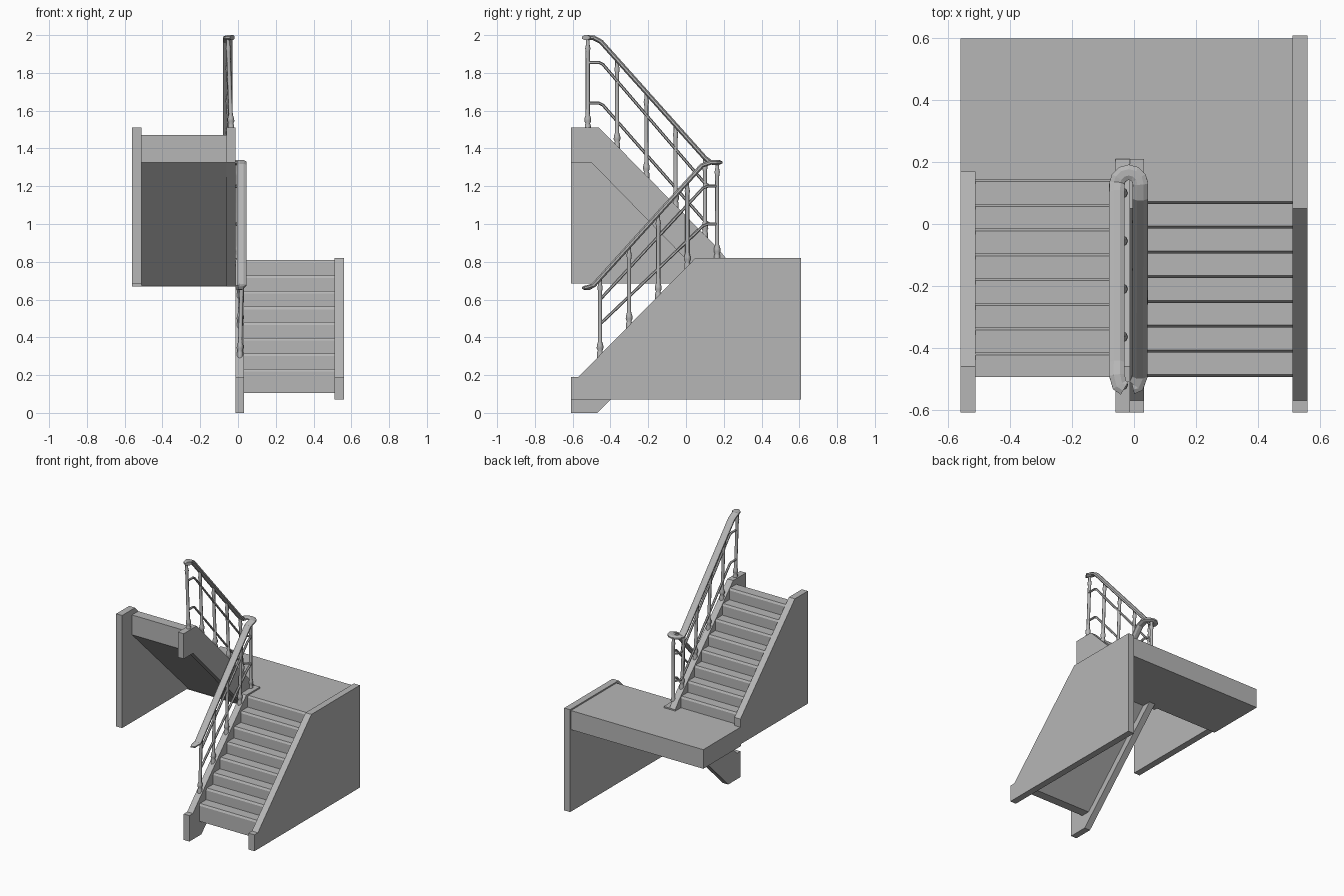
import bpy, bmesh, math
from mathutils import Vector

cube = bpy.data.objects.get("Cube")
if cube:
    bpy.data.objects.remove(cube)

grey = bpy.data.materials.new("concrete_grey")
grey.use_nodes = True
colour = (0.47, 0.47, 0.47, 1)
grey.diffuse_color = colour
grey.node_tree.nodes["Principled BSDF"].inputs["Base Color"].default_value = colour


def finish(name, bm):
    bmesh.ops.recalc_face_normals(bm, faces=bm.faces)
    mesh = bpy.data.meshes.new(name)
    bm.to_mesh(mesh)
    bm.free()
    mesh.materials.append(grey)
    obj = bpy.data.objects.new(name, mesh)
    bpy.context.collection.objects.link(obj)
    return obj


def prism(name, x0, x1, profile):
    """Extrude a (y, z) outline from x0 to x1."""
    bm = bmesh.new()
    face = bm.faces.new([bm.verts.new((x0, y, z)) for y, z in profile])
    out = bmesh.ops.extrude_face_region(bm, geom=[face])
    verts = [v for v in out["geom"] if isinstance(v, bmesh.types.BMVert)]
    bmesh.ops.translate(bm, vec=(x1 - x0, 0, 0), verts=verts)
    return finish(name, bm)


def skin(name, rings):
    """Join equal rings of points into a capped tube."""
    bm = bmesh.new()
    loops = [[bm.verts.new(p) for p in ring] for ring in rings]
    n = len(loops[0])
    for a, b in zip(loops, loops[1:]):
        for i in range(n):
            j = (i + 1) % n
            bm.faces.new((a[i], a[j], b[j], b[i]))
    bm.faces.new(loops[0])
    bm.faces.new(loops[-1])
    return finish(name, bm)


def sweep(name, points, half_w, half_h, sides=8):
    """Sweep an oval section along a path, keeping its width level."""
    pts = [Vector(p) for p in points]
    rings = []
    for i, p in enumerate(pts):
        t = (pts[min(i + 1, len(pts) - 1)] - pts[max(i - 1, 0)]).normalized()
        side = t.cross(Vector((0, 0, 1))).normalized()
        up = side.cross(t)
        angles = [math.tau * (k + 0.5) / sides for k in range(sides)]
        rings.append([p + side * math.cos(a) * half_w / math.cos(math.pi / sides)
                      + up * math.sin(a) * half_h / math.cos(math.pi / sides)
                      for a in angles])
    return skin(name, rings)


def post(name, base, top):
    """Turned post with a bulbous foot and a tapered head."""
    base, top = Vector(base), Vector(top)
    h = top.z - base.z
    shape = [(-0.02, .016), (.012, .016), (.022, .012), (.035, .018),
             (.05, .017), (.07, .011), (h - .07, .011), (h - .05, .014),
             (h - .03, .010), (h, .010)]
    rings = []
    for z, r in shape:
        c = base.lerp(top, z / h)
        rings.append([(c.x + r * math.cos(math.tau * k / 8),
                       c.y + r * math.sin(math.tau * k / 8), base.z + z)
                      for k in range(8)])
    obj = skin(name, rings)
    for poly in obj.data.polygons:
        poly.use_smooth = len(poly.vertices) == 4
    obj.data.set_sharp_from_angle(angle=math.radians(50))


def steps(y, direction, z, count, run, rise):
    """Stair outline climbing along y, each riser with a chamfered nosing."""
    out = []
    for i in range(count):
        out += [(y, z + rise - 0.014), (y + direction * 0.008, z + rise)]
        y += direction * run
        z += rise
        out.append((y, z))
    return out


# Landing
LOW, DECK = 0.67, 0.81
prism("landing", -0.56, 0.512, [(.165, LOW), (.60, LOW), (.60, DECK), (.165, DECK)])

# Lower flight
RUN, RISE = 0.08, 0.0825
lower = steps(-0.495, 1, DECK - 8 * RISE, 8, RUN, RISE)
lower[-1] = (0.17, DECK)
prism("lower_steps", 0.028, 0.512,
      [(-.43, .105), (-.495, .105)] + lower + [(.17, LOW), (.135, LOW)])
prism("lower_outer_wall", 0.512, 0.56,
      [(-.61, .07), (.61, .07), (.61, .82), (.05, .82), (-.57, .19), (-.61, .19)])
prism("lower_inner_stringer", -0.013, 0.033,
      [(-.61, 0), (-.47, 0), (.21, .68), (.21, .82), (.05, .82), (-.57, .19), (-.61, .19)])

# Upper flight
upper = steps(0.145, -1, DECK, 8, RUN, RISE)
prism("upper_steps", -0.512, -0.055,
      [(.17, LOW), (.17, DECK), (.145, DECK)] + upper + [(-.495, 1.325)])
prism("upper_outer_wall", -0.56, -0.512,
      [(-.61, .685), (.17, .685), (.17, .87), (-.46, 1.51), (-.61, 1.51)])
prism("upper_inner_stringer", -0.06, -0.013,
      [(-.61, 1.325), (-.5, 1.325), (.14, LOW), (.21, LOW), (.21, .82),
       (.17, .87), (-.46, 1.51), (-.61, 1.51)])

# Handrail: one run that climbs, turns round the newel and climbs back
turn = []
for k in range(7):
    a = math.pi * k / 6
    turn.append((-0.017 + 0.038 * math.cos(a), 0.13 + 0.037 * math.sin(a), 1.326))
sweep("handrail",
      [(-.005, -.525, .662), (.008, -.522, .662), (.019, -.49, .675), (.02, .085, 1.31)]
      + turn
      + [(-.055, .10, 1.35), (-.055, -.45, 1.965), (-.055, -.49, 1.986),
         (-.047, -.52, 1.987), (-.03, -.53, 1.987)],
      0.025, 0.0125)


def lower_rail(y):
    return min(1.32, .675 + (y + .49) * 1.105)


def upper_rail(y):
    return min(1.98, 1.35 + (.10 - y) * 1.118)


# Posts
for i in range(4):
    y = -0.455 + i * 0.154
    post(f"lower_post_{i + 1}", (.010, y, .82 + (y - .05) * 1.016), (.02, y, lower_rail(y)))
for i in range(5):
    y = -0.52 + i * 0.155
    post(f"upper_post_{i + 1}", (-.036, y, min(1.51, 1.51 - (y + .46) * 1.016)),
         (-.053, y, upper_rail(y)))
post("newel_post", (-.013, .165, .82), (-.013, .165, 1.325))

# Thin rails between the posts
for label, start, bend, finish_z in (("low", .47, 1.0, 1.64), ("high", .60, 1.2, 1.855)):
    sweep(f"{label}_mid_rail_lower",
          [(.014, -.455, start), (.014, .09, bend - .01), (.012, .115, bend),
           (-.013, .165, bend)], .007, .007, 6)
    sweep(f"{label}_mid_rail_upper",
          [(-.013, .165, bend), (-.044, .125, bend), (-.044, .10, bend + .015),
           (-.044, -.44, finish_z - .01), (-.044, -.46, finish_z),
           (-.044, -.52, finish_z)], .007, .007, 6)
